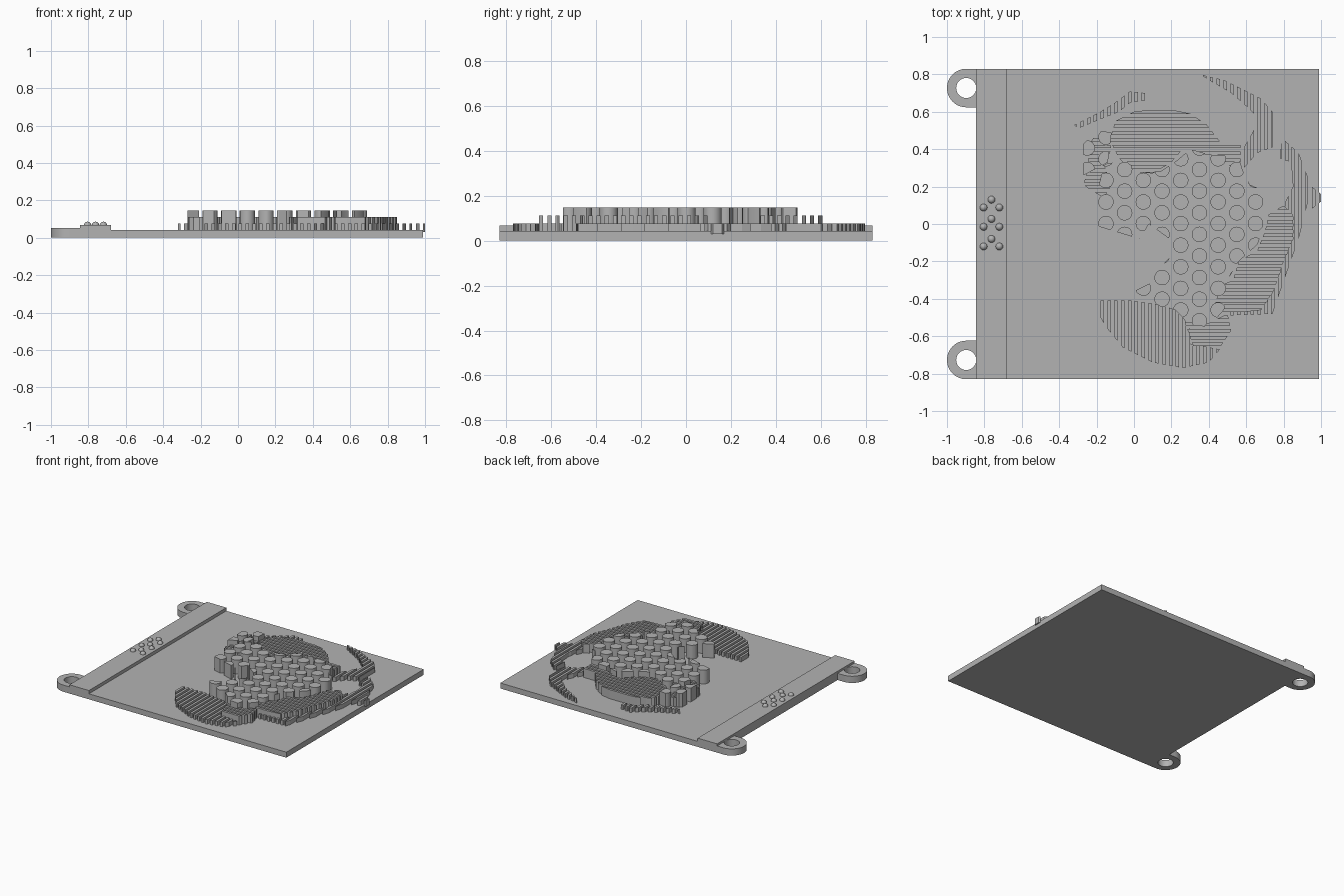
import bpy
import bmesh
import math
from mathutils import Matrix, Vector

cube = bpy.data.objects.get("Cube")
if cube:
    bpy.data.objects.remove(cube, do_unlink=True)

grey = bpy.data.materials.new("stone_grey")
grey.use_nodes = True
GREY = (0.45, 0.45, 0.45, 1)
grey.diffuse_color = GREY
for node in grey.node_tree.nodes:
    if node.type == "BSDF_PRINCIPLED":
        node.inputs["Base Color"].default_value = GREY


# ---- helpers ----
def finish(bm, name):
    bmesh.ops.recalc_face_normals(bm, faces=bm.faces)
    mesh = bpy.data.meshes.new(name)
    bm.to_mesh(mesh)
    bm.free()
    mesh.materials.append(grey)
    obj = bpy.data.objects.new(name, mesh)
    bpy.context.collection.objects.link(obj)
    return obj


def activate(obj):
    bpy.ops.object.select_all(action="DESELECT")
    obj.select_set(True)
    bpy.context.view_layer.objects.active = obj


def add_box(bm, low, high):
    low, high = Vector(low), Vector(high)
    matrix = Matrix.Translation((low + high) / 2) @ Matrix.Diagonal((*(high - low), 1))
    bmesh.ops.create_cube(bm, size=1, matrix=matrix)


def add_cylinder(bm, x, y, radius, bottom, top, sides=32):
    bmesh.ops.create_cone(bm, cap_ends=True, segments=sides, radius1=radius, radius2=radius,
                          depth=top - bottom,
                          matrix=Matrix.Translation((x, y, (bottom + top) / 2)))


def box(name, low, high):
    bm = bmesh.new()
    add_box(bm, low, high)
    return finish(bm, name)


def cut(obj, cutter, operation):
    """Apply a boolean and throw the cutter away."""
    cutter.hide_render = True
    activate(obj)
    mod = obj.modifiers.new("cut", "BOOLEAN")
    mod.operation = operation
    mod.solver = "EXACT"
    mod.object = cutter
    bpy.ops.object.modifier_apply(modifier=mod.name)
    bpy.data.objects.remove(cutter, do_unlink=True)


def prism(outline):
    """Upright prism over an outline given in hundredths."""
    bm = bmesh.new()
    face = bm.faces.new([bm.verts.new((x / 100, y / 100, 0.01)) for x, y in outline])
    ring = bmesh.ops.extrude_face_region(bm, geom=[face])["geom"]
    bmesh.ops.translate(bm, vec=(0, 0, 0.3),
                        verts=[v for v in ring if isinstance(v, bmesh.types.BMVert)])
    return finish(bm, "outline_cutter")


PITCH, WIDTH, SINK = 0.0365, 0.0185, 0.03


def texture_region(name, kind, outline):
    """Fill an outline with low upright ribs, middle crosswise ribs or tall studs."""
    xs = [p[0] / 100 for p in outline]
    ys = [p[1] / 100 for p in outline]
    left, right, front, back = min(xs), max(xs), min(ys), max(ys)
    margin = 0.05
    bm = bmesh.new()
    if kind == "studs":
        step_y = 0.1155
        for i in range(-7, 6):
            for j in range(-7, 6):
                x = 0.35 + 0.1 * i
                y = 0.06 + step_y * (j + 0.5 * (i % 2))
                if left - margin < x < right + margin and front - margin < y < back + margin:
                    add_cylinder(bm, x, y, 0.041, SINK, 0.147, 24)
    else:
        lo, hi = (left, right) if kind == "lengthwise" else (front, back)
        for k in range(math.floor(lo / PITCH) - 1, math.ceil(hi / PITCH) + 1):
            a = k * PITCH + 0.0037
            if kind == "lengthwise":
                add_box(bm, (a, front - margin, SINK), (a + WIDTH, back + margin, 0.076))
            else:
                add_box(bm, (left - margin, a, SINK), (right + margin, a + WIDTH, 0.111))
    obj = finish(bm, name)
    cut(obj, prism(outline), "INTERSECT")
    if kind == "studs":
        activate(obj)
        bpy.ops.object.shade_smooth_by_angle()


# ---- base plate and raised side strip ----
box("base_plate", (-0.845, -0.83, 0), (0.99, 0.83, 0.042))
box("side_strip", (-0.845, -0.83, 0.03), (-0.68, 0.83, 0.067))

# ---- hanging loops at both corners ----
for label, side in (("back", 1), ("front", -1)):
    cx, cy, r = -0.897, 0.727 * side, 0.103
    loop = box(label + "_loop", (cx, cy - r, 0), (-0.845, cy + r, 0.051))
    bm = bmesh.new()
    add_cylinder(bm, cx, cy, r, 0, 0.051, 48)
    cut(loop, finish(bm, "loop_round"), "UNION")
    bm = bmesh.new()
    add_cylinder(bm, cx, cy, 0.0535, -0.1, 0.2, 48)
    cut(loop, finish(bm, "loop_hole"), "DIFFERENCE")
    activate(loop)
    bpy.ops.object.shade_smooth_by_angle()

# ---- plain staggered grip bumps on the strip ----
bm = bmesh.new()
for row, y in enumerate((0.13, 0.088, 0.027, -0.015, -0.08, -0.12)):
    for offset in ((-0.042, 0.042) if row % 2 else (0,)):
        bmesh.ops.create_uvsphere(bm, u_segments=16, v_segments=10, radius=0.02,
                                  matrix=Matrix.Translation((-0.762 + offset, y, 0.066)))
bumps = finish(bm, "grip_bumps")
activate(bumps)
bpy.ops.object.shade_smooth()

# ---- tall studded relief ----
texture_region("stud_field", "studs", [
    (-20, 16), (-16, 32), (-5, 34), (3, 28), (14, 28), (23, 34), (30, 40), (41, 37),
    (56, 36), (58, 29), (62, 21), (69, 18), (70, 0), (66, -11), (56, -20), (50, -30),
    (52, -36), (48, -46), (40, -55), (30, -54), (22, -46), (14, -44), (0, -36), (8, -32),
    (14, -23), (19, -18), (19, -8), (8, 0), (3, -8), (-20, -1)])
texture_region("stud_corner", "studs", [(-27, 26), (-27, 43), (-20, 50), (-12, 49), (-14, 33)])

# ---- middle relief with crosswise ribs ----
texture_region("upper_ribs", "crosswise", [
    (-13, 45), (-10, 55), (0, 60), (16, 62), (30, 59), (39, 53), (46, 44), (57, 43),
    (57, 28), (46, 34), (36, 38), (26, 40), (20, 33), (10, 27), (0, 28), (-8, 35)])
texture_region("left_ribs", "crosswise", [
    (-26, 40), (-21, 47), (-14, 48), (-12, 40), (-16, 32), (-12, 21), (-16, 14),
    (-23, 18), (-27, 21), (-24, 32)])
texture_region("right_ribs", "crosswise", [
    (80, 10), (85, 5), (85, -8), (80, -20), (75, -35), (68, -46), (50, -48), (43, -44),
    (46, -33), (53, -30), (56, -20), (66, -14), (70, -4), (72, 5)])
texture_region("lower_ribs", "crosswise", [
    (27, -52), (32, -66), (46, -66), (52, -57), (50, -48), (40, -53)])

# ---- low relief with lengthwise ribs ----
texture_region("right_fringe", "lengthwise", [
    (79, 46), (88, 38), (93, 25), (93, 12), (88, -8), (82, -25), (74, -48), (50, -49),
    (50, -47), (68, -46), (75, -35), (80, -20), (85, -8), (85, 5), (80, 10), (85, 20),
    (84, 33), (78, 35)])
texture_region("edge_fringe", "lengthwise", [(95, 20), (100, 16), (100, 12), (95, 8)])
texture_region("back_band", "lengthwise", [
    (35, 80), (48, 77), (60, 71), (68, 67), (74, 60), (74, 41), (66, 38), (57, 28),
    (57, 38), (64, 50), (65, 58), (60, 63), (52, 70), (40, 77)])
texture_region("back_arc", "lengthwise", [
    (-32, 53), (-18, 60), (-10, 65), (-2, 71), (6, 70), (6, 66), (-2, 65), (-8, 60),
    (-18, 56), (-30, 51)])
texture_region("lower_lobe", "lengthwise", [
    (-18, -41), (0, -41), (12, -43), (24, -46), (30, -56), (30, -64), (46, -67),
    (40, -74), (26, -77), (10, -74), (-6, -66), (-15, -55), (-19, -48)])
